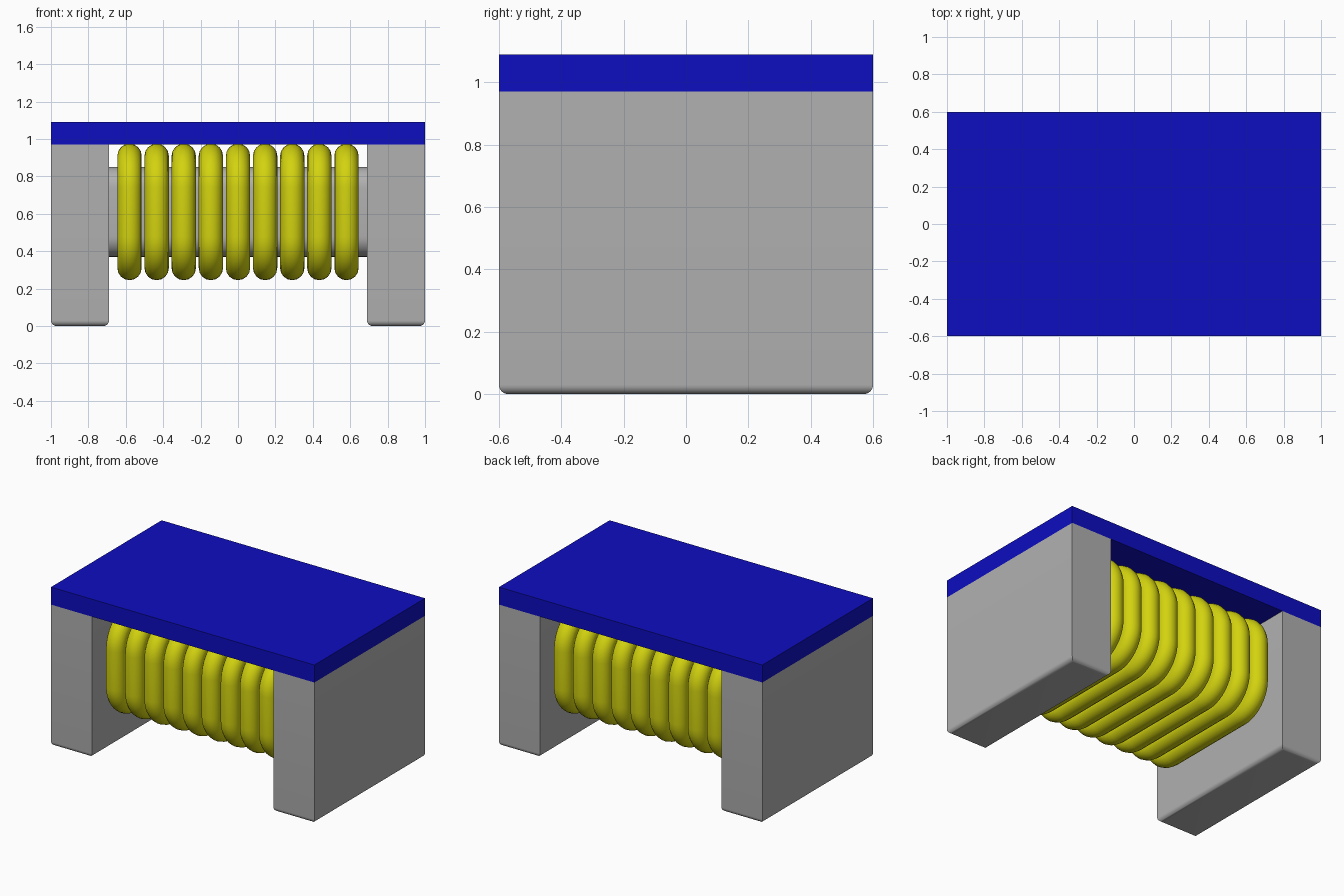
import bpy, bmesh
from math import cos, sin, pi, radians

if "Cube" in bpy.data.objects:
    bpy.data.objects.remove(bpy.data.objects["Cube"], do_unlink=True)


def material(name, r, g, b):
    m = bpy.data.materials.new(name)
    m.use_nodes = True
    m.diffuse_color = (r, g, b, 1)
    bsdf = next(n for n in m.node_tree.nodes if n.type == 'BSDF_PRINCIPLED')
    bsdf.inputs["Base Color"].default_value = (r, g, b, 1)
    return m


GREY = material("light grey", 0.44, 0.44, 0.44)
BLUE = material("deep blue", 0.004, 0.004, 0.53)
YELLOW = material("yellow enamel", 0.65, 0.65, 0.005)

CENTRE_Z = 0.61


def add(name, data, mat, smooth=True):
    ob = bpy.data.objects.new(name, data)
    bpy.context.collection.objects.link(ob)
    if not data.materials:
        data.materials.append(mat)
    if smooth:
        bpy.ops.object.select_all(action='DESELECT')
        ob.select_set(True)
        bpy.context.view_layer.objects.active = ob
        bpy.ops.object.shade_smooth_by_angle(angle=radians(35))
    return ob


def box(name, low, high, mat, radius=0, rounded=None):
    """Box between two corners; edges picked by the rule are rounded."""
    bm = bmesh.new()
    bmesh.ops.create_cube(bm, size=1)
    for v in bm.verts:
        v.co = [(a + b) / 2 + c * (b - a) for a, b, c in zip(low, high, v.co)]
    if rounded:
        edges = [e for e in bm.edges if rounded(e)]
        bmesh.ops.bevel(bm, geom=edges, offset=radius, segments=8,
                        profile=0.5, affect='EDGES')
    me = bpy.data.meshes.new(name)
    bm.to_mesh(me)
    bm.free()
    return add(name, me, mat, smooth=rounded is not None)


def on_bottom(e):
    return all(v.co.z < 0.01 for v in e.verts)


def along_x(e):
    return abs(e.verts[0].co.x - e.verts[1].co.x) > 0.1


# Top plate, end blocks and the core between them
box("top_plate", (-1, -0.6, 0.97), (1, 0.6, 1.09), BLUE)
box("right_end_block", (-1, -0.6, 0), (-0.69, 0.6, 0.97), GREY, 0.03, on_bottom)
box("left_end_block", (0.69, -0.6, 0), (1, 0.6, 0.97), GREY, 0.03, on_bottom)
box("core", (-0.7, -0.425, CENTRE_Z - 0.24), (0.7, 0.425, CENTRE_Z + 0.24),
    GREY, 0.11, along_x)


# Wire turn: a rounded rectangle swept with a round section
def wire_turn(half_y, half_z, corner, wire, steps=10):
    path = []
    for q, (sy, sz) in enumerate([(1, 1), (-1, 1), (-1, -1), (1, -1)]):
        for i in range(steps + 1):
            a = (q + i / steps) * pi / 2
            path.append((0, sy * (half_y - corner) + corner * cos(a),
                         sz * (half_z - corner) + corner * sin(a)))
    cu = bpy.data.curves.new("turn_path", 'CURVE')
    cu.dimensions = '3D'
    cu.bevel_depth = wire
    cu.bevel_resolution = 6
    sp = cu.splines.new('POLY')
    sp.points.add(len(path) - 1)
    for p, co in zip(sp.points, path):
        p.co = (*co, 1)
    sp.use_cyclic_u = True
    helper = bpy.data.objects.new("turn_path", cu)
    bpy.context.collection.objects.link(helper)
    graph = bpy.context.evaluated_depsgraph_get()
    me = bpy.data.meshes.new_from_object(helper.evaluated_get(graph))
    bpy.data.objects.remove(helper, do_unlink=True)
    me.materials.clear()
    return me


# Nine equal turns side by side
turn = wire_turn(0.49, 0.30, 0.17, 0.065)
for i in range(9):
    ob = add(f"wire_turn_{i + 1}", turn, YELLOW, smooth=(i == 0))
    ob.location = ((i - 4) * 0.145, 0, CENTRE_Z)
